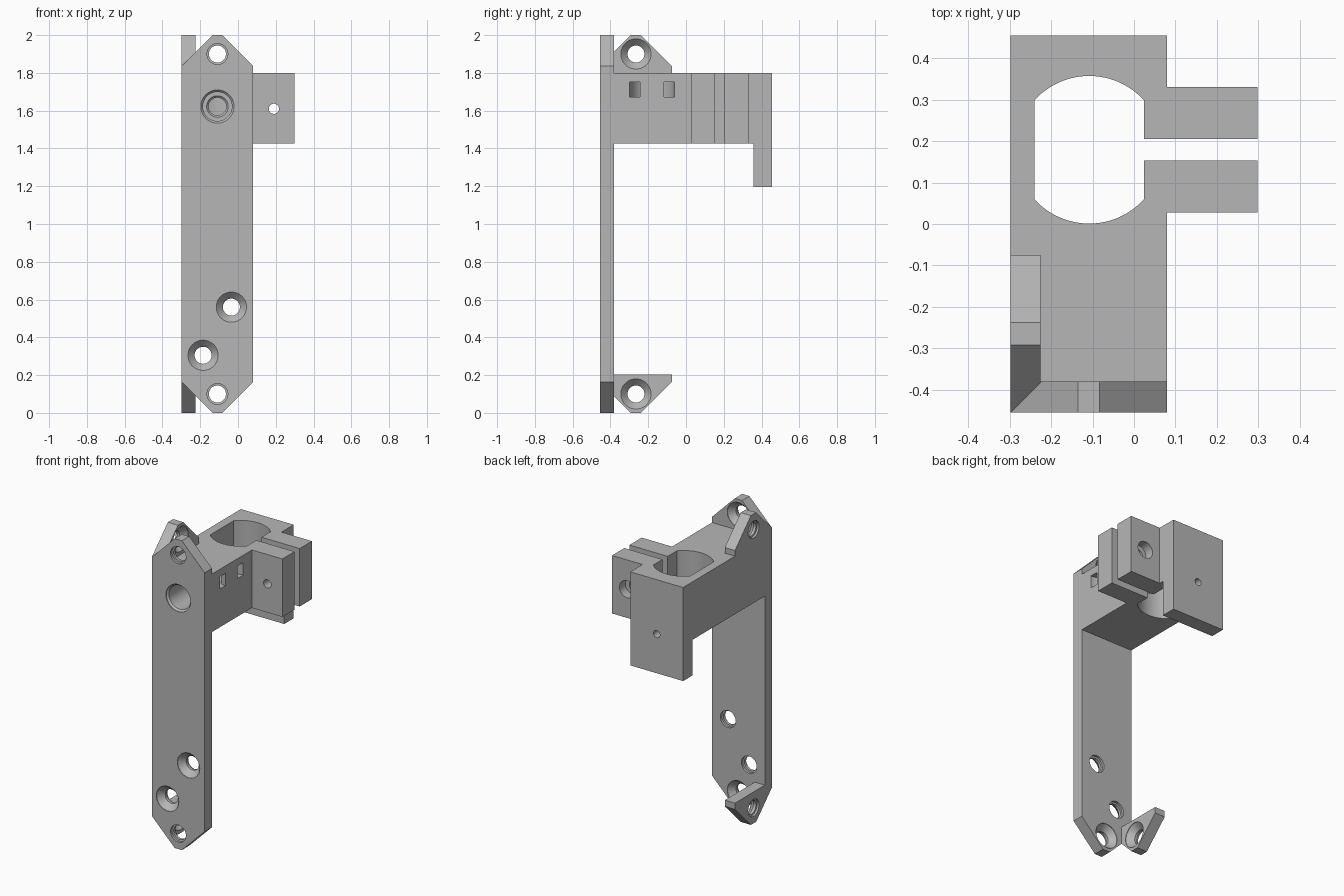
import bpy, bmesh
from math import acos, cos, sin, pi, radians
from mathutils import Vector

cube = bpy.data.objects.get("Cube")
if cube:
    bpy.data.objects.remove(cube, do_unlink=True)

grey = bpy.data.materials.new("plain_grey")
grey.use_nodes = True
COLOUR = (0.47, 0.47, 0.47, 1)
grey.diffuse_color = COLOUR
grey.node_tree.nodes["Principled BSDF"].inputs["Base Color"].default_value = COLOUR


def finish(name, bm):
    bmesh.ops.recalc_face_normals(bm, faces=bm.faces)
    mesh = bpy.data.meshes.new(name)
    bm.to_mesh(mesh)
    bm.free()
    mesh.materials.append(grey)
    obj = bpy.data.objects.new(name, mesh)
    bpy.context.collection.objects.link(obj)
    return obj


def prism(name, outline, axis, lo, hi):
    """Extrude a 2D outline along the named axis from lo to hi."""
    place = {"x": lambda a, b: (lo, a, b),
             "y": lambda a, b: (a, lo, b),
             "z": lambda a, b: (a, b, lo)}[axis]
    bm = bmesh.new()
    face = bm.faces.new([bm.verts.new(place(a, b)) for a, b in outline])
    step = Vector([(hi - lo) * (axis == k) for k in "xyz"])
    new = bmesh.ops.extrude_face_region(bm, geom=[face])["geom"]
    bmesh.ops.translate(bm, vec=step, verts=[v for v in new if isinstance(v, bmesh.types.BMVert)])
    return finish(name, bm)


def turned(name, profile, origin, direction, sides=48):
    """Revolve (radius, depth) pairs about a direction to make a hole cutter."""
    axis = Vector(direction)
    turn = axis.to_track_quat("Z", "Y")
    bm = bmesh.new()
    rings = []
    for r, d in profile:
        rings.append([bm.verts.new(Vector(origin) + turn @ Vector(
            (r * cos(2 * pi * i / sides), r * sin(2 * pi * i / sides), d)))
            for i in range(sides)])
    for a, b in zip(rings, rings[1:]):
        for i in range(sides):
            j = (i + 1) % sides
            bm.faces.new((a[i], a[j], b[j], b[i]))
    bm.faces.new(rings[0])
    bm.faces.new(rings[-1])
    return finish(name, bm)


def combine(target, tool, operation):
    mod = target.modifiers.new(tool.name, "BOOLEAN")
    mod.operation, mod.solver, mod.object = operation, "EXACT", tool
    bpy.context.view_layer.objects.active = target
    bpy.ops.object.modifier_apply(modifier=mod.name)
    bpy.data.objects.remove(tool, do_unlink=True)


LEFT, RIGHT, FRONT, BACK = -0.298, 0.08, -0.455, 0.455
PLATE_BACK, TAB_IN = -0.38, -0.225
LOW, TOP, CH = 1.425, 1.8, 0.163

# Front plate with chamfered ends
bracket = prism("bracket", [
    (LEFT, CH), (LEFT + CH, 0), (RIGHT - CH, 0), (RIGHT, CH),
    (RIGHT, 2 - CH), (RIGHT - CH, 2), (LEFT + CH, 2), (LEFT, 2 - CH)],
    "y", FRONT, PLATE_BACK)

# Side tabs at the two ends
TAB_END = -0.075
for name, base, shoulder, tip in (("lower_tab", 0.203, CH, 0),
                                  ("upper_tab", 1.76, 2 - CH, 2)):
    tab = prism(name, [(FRONT, base), (TAB_END, base), (TAB_END, shoulder),
                       (TAB_END - CH, tip), (FRONT + CH, tip), (FRONT, shoulder)],
                "x", LEFT, TAB_IN)
    combine(bracket, tab, "UNION")

# Clamp block: flat-sided bore, slot and two ears in one outline
CX, CY, R, FLAT = -0.108, 0.179, 0.178, 0.132
EAR = 0.298
a0 = acos(FLAT / R)


def arc(start, end, steps=24):
    return [(CX + R * cos(start + (end - start) * i / steps),
             CY + R * sin(start + (end - start) * i / steps)) for i in range(steps + 1)]


outline = [(LEFT, -0.4), (RIGHT, -0.4), (RIGHT, 0.028), (EAR, 0.028), (EAR, 0.153),
           (CX + FLAT, 0.153)]
outline += arc(-a0, a0 - pi) + arc(pi - a0, a0)
outline += [(CX + FLAT, 0.205), (EAR, 0.205), (EAR, 0.33), (RIGHT, 0.33),
            (RIGHT, BACK), (LEFT, BACK)]
combine(bracket, prism("clamp_block", outline, "z", LOW, TOP), "UNION")

# Rear pad hanging below the clamp
pad = prism("rear_pad", [(LEFT, 0.358), (RIGHT, 0.358), (RIGHT, BACK), (LEFT, BACK)],
            "z", 1.195, LOW + 0.02)
combine(bracket, pad, "UNION")

# Countersunk screw holes
SINK = [(0.08, -0.01), (0.08, 0.003), (0.045, 0.04), (0.045, 0.058),
        (0.055, 0.06), (0.055, 0.09)]
MID = (LEFT + RIGHT) / 2
for origin, direction in (
        ((-0.035, FRONT, 0.56), (0, 1, 0)),
        ((-0.185, FRONT, 0.305), (0, 1, 0)),
        ((MID, PLATE_BACK, 0.1), (0, -1, 0)),
        ((MID, PLATE_BACK, 1.9), (0, -1, 0)),
        ((TAB_IN, -0.265, 0.1), (-1, 0, 0)),
        ((TAB_IN, -0.265, 1.9), (-1, 0, 0))):
    combine(bracket, turned("screw_hole", SINK, origin, direction), "DIFFERENCE")

# Stepped front bore reaching the clamp opening
combine(bracket, turned("front_bore", [
    (0.088, -0.02), (0.088, 0.004), (0.077, 0.015), (0.077, 0.34), (0.057, 0.34),
    (0.047, 0.35), (0.047, 0.55)], (MID, FRONT, 1.622), (0, 1, 0)), "DIFFERENCE")

# Clamp bolt hole with a recess in the rear ear
combine(bracket, turned("bolt_hole", [
    (0.055, -0.02), (0.055, 0.06), (0.027, 0.06), (0.027, 0.32)],
    (0.19, 0.33, 1.61), (0, -1, 0)), "DIFFERENCE")

# Small hole through the rear pad
combine(bracket, turned("pad_hole", [(0.023, -0.02), (0.023, 0.11)],
                        (MID, BACK, 1.448), (0, -1, 0)), "DIFFERENCE")

# Curved tie channel opening as two windows on the side
TY, OUTER, INNER = -0.18, 0.118, 0.063
half = [pi / 2 + pi * i / 20 for i in range(21)]
channel = [(RIGHT + 0.02, TY + OUTER)]
channel += [(RIGHT + OUTER * cos(t), TY + OUTER * sin(t)) for t in half]
channel += [(RIGHT + 0.02, TY - OUTER), (RIGHT + 0.02, TY - INNER)]
channel += [(RIGHT + INNER * cos(t), TY + INNER * sin(t)) for t in reversed(half)]
channel += [(RIGHT + 0.02, TY + INNER)]
combine(bracket, prism("tie_channel", channel, "z", 1.672, 1.752), "DIFFERENCE")

# Smooth the round walls, keep the edges sharp
bpy.ops.object.select_all(action="DESELECT")
bracket.select_set(True)
bpy.context.view_layer.objects.active = bracket
bpy.ops.object.shade_smooth_by_angle(angle=radians(25))
